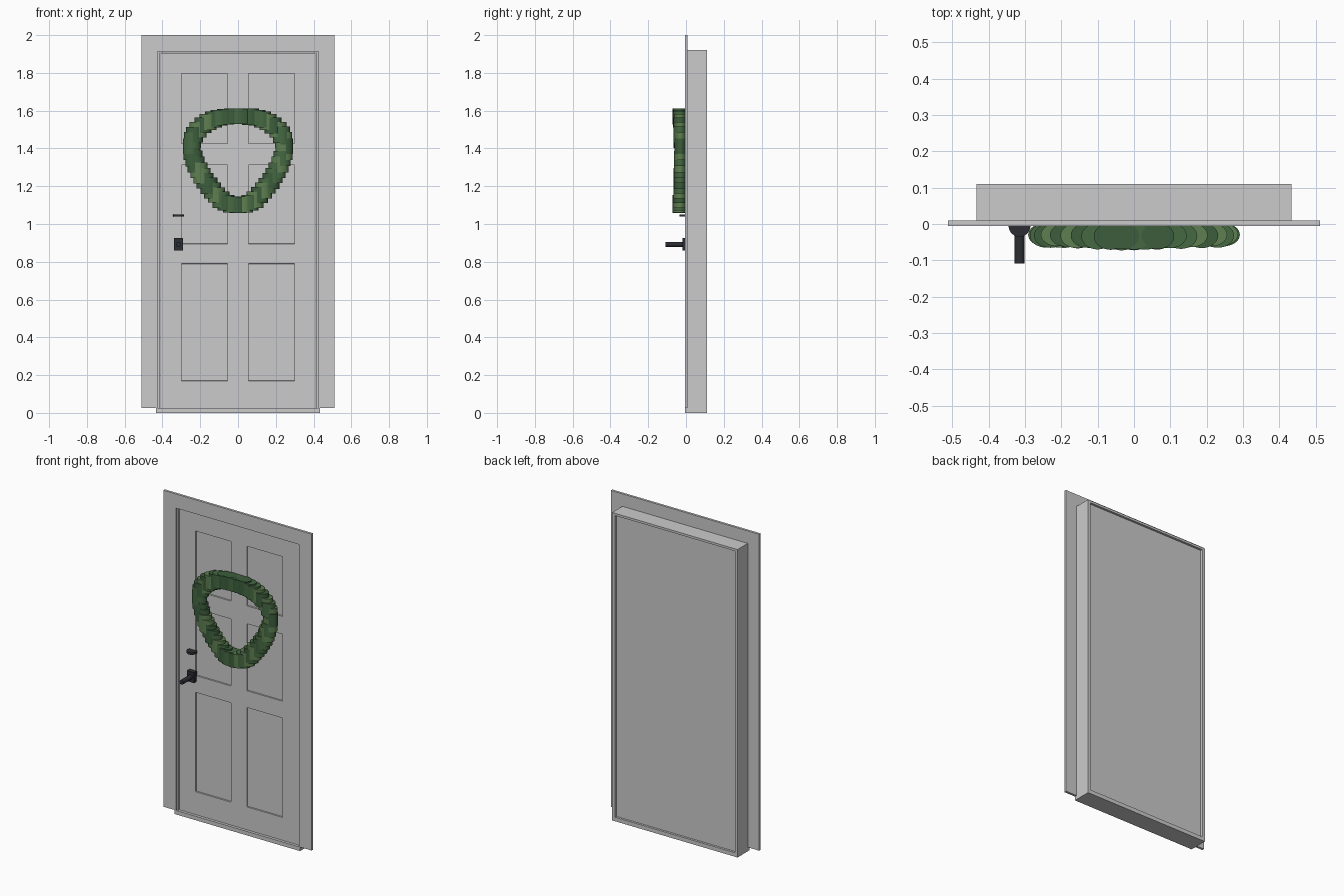
import bpy, bmesh, math, random
from mathutils import Vector

if "Cube" in bpy.data.objects:
    bpy.data.objects.remove(bpy.data.objects["Cube"])

random.seed(4)


def material(name, rgb):
    m = bpy.data.materials.new(name)
    m.diffuse_color = (*rgb, 1)
    m.use_nodes = True
    m.node_tree.nodes["Principled BSDF"].inputs["Base Color"].default_value = m.diffuse_color
    return m


GREENS = [material("leaf_%d" % i, c) for i, c in enumerate(
    [(0.045, 0.11, 0.045), (0.06, 0.14, 0.055), (0.11, 0.21, 0.08)])]
BLACK = material("black_metal", (0.025, 0.027, 0.033))


def finish(bm, name, mat=None):
    bmesh.ops.recalc_face_normals(bm, faces=bm.faces)
    me = bpy.data.meshes.new(name)
    bm.to_mesh(me)
    bm.free()
    ob = bpy.data.objects.new(name, me)
    bpy.context.collection.objects.link(ob)
    if mat:
        me.materials.append(mat)
    return ob


def box(name, x, y, z, mat=None):
    bm = bmesh.new()
    bmesh.ops.create_cube(bm, size=1)
    for v in bm.verts:
        v.co = [a + (b - a) * (c + 0.5) for (a, b), c in zip((x, y, z), v.co)]
    return finish(bm, name, mat)


def prism(name, outline, y0, y1):
    """Extrude an x-z outline from y0 to y1."""
    bm = bmesh.new()
    f = bm.faces.new([bm.verts.new((x, y0, z)) for x, z in outline])
    r = bmesh.ops.extrude_face_region(bm, geom=[f])
    for v in r["geom"]:
        if isinstance(v, bmesh.types.BMVert):
            v.co.y = y1
    return finish(bm, name)


def cylinder(name, loc, radii, height, mat, along_y=False):
    bpy.ops.mesh.primitive_cylinder_add(vertices=32, radius=1, depth=height, location=loc)
    ob = bpy.context.object
    ob.name = name
    for v in ob.data.vertices:
        v.co.x *= radii[0]
        v.co.y *= radii[1]
    if along_y:
        ob.rotation_euler.x = math.pi / 2
    ob.data.materials.append(mat)
    bpy.ops.object.shade_smooth_by_angle()
    return ob


def arch(w_out, top_out, w_in, top_in, bottom):
    return [(-w_out, bottom), (-w_out, top_out), (w_out, top_out), (w_out, bottom),
            (w_in, bottom), (w_in, top_in), (-w_in, top_in), (-w_in, bottom)]


# Frame: flat casing, deep jamb and sill
prism("casing", arch(0.512, 2.0, 0.425, 1.912, 0.025), -0.006, 0.009)
prism("jamb", arch(0.433, 1.922, 0.414, 1.908, 0.025), 0.004, 0.11)
box("sill", (-0.433, 0.433), (-0.006, 0.11), (0, 0.025))

# Door slab: grid front with six recessed panels, closed at the back
xs = [-0.411, -0.3, -0.055, 0.055, 0.3, 0.411]
zs = [0.027, 0.17, 0.79, 0.895, 1.313, 1.425, 1.797, 1.905]
bm = bmesh.new()
grid = [[bm.verts.new((x, 0.008, z)) for x in xs] for z in zs]
panels = []
for j in range(len(zs) - 1):
    for i in range(len(xs) - 1):
        f = bm.faces.new((grid[j][i], grid[j][i + 1], grid[j + 1][i + 1], grid[j + 1][i]))
        if i % 2 and j % 2:
            panels.append(f)
bm.normal_update()
bmesh.ops.inset_individual(bm, faces=panels, thickness=0.0015, depth=-0.008)
rim = [e for e in bm.edges if e.is_boundary]
r = bmesh.ops.extrude_edge_only(bm, edges=rim)
for v in r["geom"]:
    if isinstance(v, bmesh.types.BMVert):
        v.co.y = 0.1
bmesh.ops.holes_fill(bm, edges=[e for e in bm.edges if e.is_boundary], sides=0)
finish(bm, "door_slab")

# Wreath path: half profile mirrored into a closed smooth loop
half = [(0, 1.57), (0.1, 1.562), (0.19, 1.52), (0.238, 1.455), (0.243, 1.38),
        (0.205, 1.28), (0.145, 1.19), (0.075, 1.118), (0, 1.1)]
ctrl = [Vector(p) for p in half + [(-x, z) for x, z in half[-2:0:-1]]]
path = []
n = len(ctrl)
for k in range(n):
    a, b, c, d = (ctrl[(k + o) % n] for o in (-1, 0, 1, 2))
    for s in range(20):
        t = s / 20
        path.append(0.5 * (2 * b + (c - a) * t + (2 * a - 5 * b + 4 * c - d) * t * t
                           + (3 * b - a - 3 * c + d) * t ** 3))
lengths = [0]
for k in range(len(path)):
    lengths.append(lengths[-1] + (path[(k + 1) % len(path)] - path[k]).length)

# Wreath tufts: upright oval drums spaced evenly along the path
COUNT = 46
for k in range(COUNT):
    target = lengths[-1] * k / COUNT
    p = path[min(range(len(path)), key=lambda q: abs(lengths[q] - target))]
    side = abs(p.x) / 0.243
    ry = 0.037 - 0.005 * side + random.uniform(-0.0015, 0.0015)
    cylinder("wreath_tuft", (p.x, -ry + 0.002, p.y), (0.045, ry),
             0.083 + random.uniform(-0.003, 0.003), random.choice(GREENS))

# Hardware: handle plate, handle bar and lock disc
box("handle_plate", (-0.34, -0.291), (-0.019, 0.009), (0.86, 0.925), BLACK)
cylinder("handle_bar", (-0.315, -0.05, 0.892), (0.014, 0.014), 0.116, BLACK, True)
cylinder("lock_disc", (-0.315, -0.005, 1.045), (0.03, 0.03), 0.013, BLACK)
